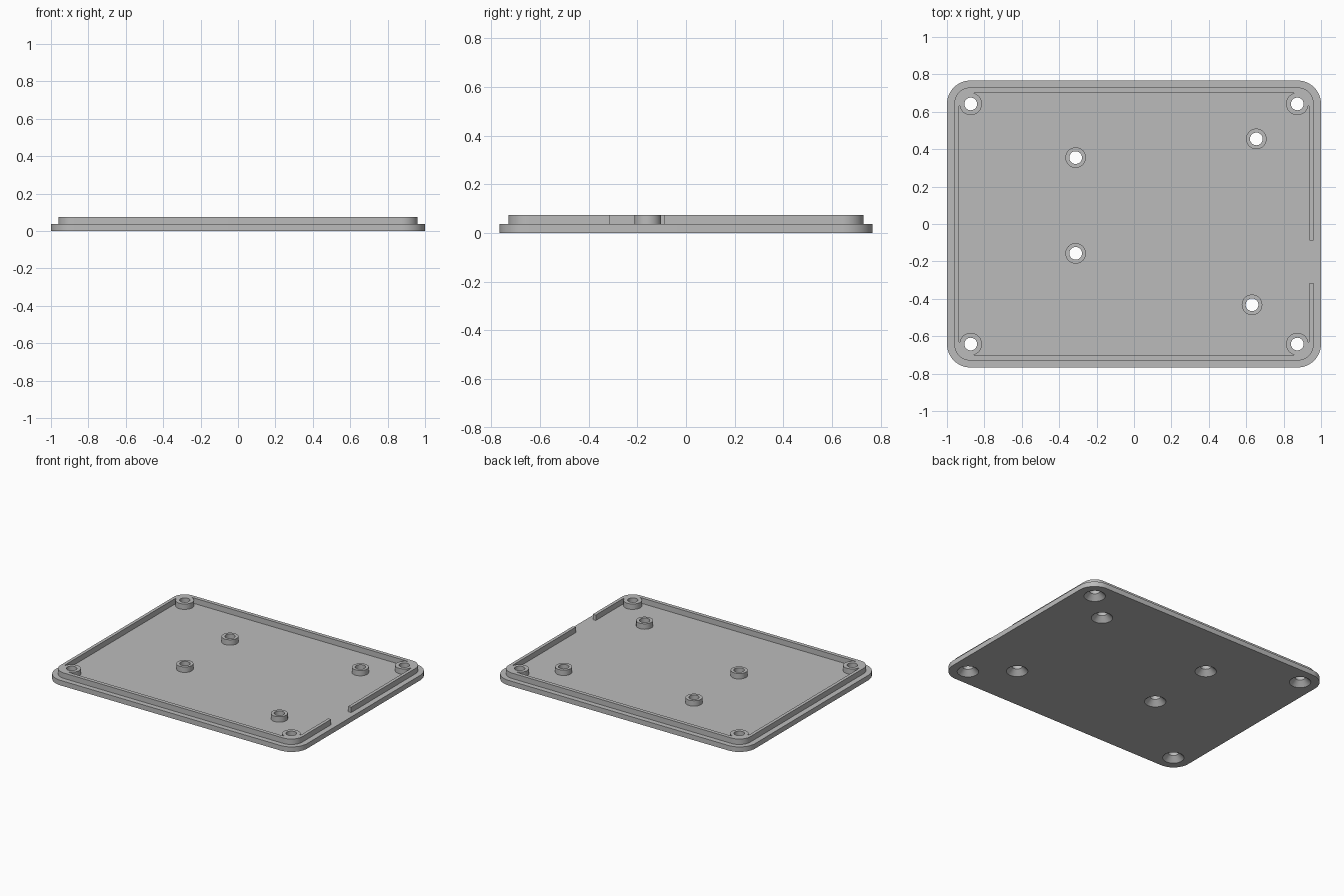
import bpy
import bmesh
from math import cos, sin, pi, radians

if "Cube" in bpy.data.objects:
    bpy.data.objects.remove(bpy.data.objects["Cube"], do_unlink=True)

FLOOR, TOP = 0.036, 0.075

grey = bpy.data.materials.new("light_grey_plastic")
grey.use_nodes = True
colour = (0.5, 0.5, 0.5, 1)
grey.diffuse_color = colour
grey.node_tree.nodes["Principled BSDF"].inputs["Base Color"].default_value = colour


def loft(name, rings):
    """Closed solid through matching rings of points."""
    bm = bmesh.new()
    loops = [[bm.verts.new(p) for p in ring] for ring in rings]
    n = len(loops[0])
    for a, b in zip(loops, loops[1:]):
        for i in range(n):
            j = (i + 1) % n
            bm.faces.new((a[i], a[j], b[j], b[i]))
    bm.faces.new(loops[0][::-1])
    bm.faces.new(loops[-1])
    mesh = bpy.data.meshes.new(name)
    bm.to_mesh(mesh)
    bm.free()
    mesh.materials.append(grey)
    ob = bpy.data.objects.new(name, mesh)
    bpy.context.collection.objects.link(ob)
    return ob


def slab(name, hx, hy, r, z0, z1, steps=12):
    """Rounded rectangle between two heights."""
    outline = []
    for k, (sx, sy) in enumerate([(1, 1), (-1, 1), (-1, -1), (1, -1)]):
        for i in range(steps + 1):
            a = (k + i / steps) * pi / 2
            outline.append((sx * (hx - r) + r * cos(a), sy * (hy - r) + r * sin(a)))
    return loft(name, [[(x, y, z) for x, y in outline] for z in (z0, z1)])


def turned(name, x, y, profile, sides=40):
    """Round solid from (radius, height) pairs."""
    return loft(name, [[(x + r * cos(2 * pi * i / sides), y + r * sin(2 * pi * i / sides), z)
                        for i in range(sides)] for r, z in profile])


def combine(body, tool, operation):
    tool.hide_render = True
    mod = body.modifiers.new(operation, 'BOOLEAN')
    mod.operation = operation
    mod.solver = 'EXACT'
    mod.object = tool
    bpy.context.view_layer.objects.active = body
    bpy.ops.object.modifier_apply(modifier=mod.name)
    bpy.data.objects.remove(tool, do_unlink=True)


# Base plate with a raised lip
lid = slab("enclosure_lid", 1.0, 0.767, 0.125, 0, FLOOR)
combine(lid, slab("lip", 0.961, 0.73, 0.087, 0.02, TOP), 'UNION')
combine(lid, slab("pocket", 0.938, 0.703, 0.1, FLOOR, 0.1), 'DIFFERENCE')

# Cable gap in the lip
gap = loft("cable_gap", [[(0.9, -0.315, z), (0.98, -0.315, z), (0.98, -0.088, z), (0.9, -0.088, z)]
                         for z in (FLOOR, 0.1)])
combine(lid, gap, 'DIFFERENCE')

# Corner bosses and board standoffs
corners = [(sx * 0.873, sy * 0.642, 0.06) for sx in (-1, 1) for sy in (-1, 1)]
standoffs = [(-0.312, 0.355, 0.055), (-0.312, -0.157, 0.055),
             (0.654, 0.455, 0.055), (0.631, -0.432, 0.055)]
for x, y, r in corners + standoffs:
    combine(lid, turned("boss", x, y, [(r, 0.02), (r, TOP)]), 'UNION')

# Countersunk screw holes from below
for x, y, r in corners + standoffs:
    screw = [(0.072, -0.002), (0.07, 0.0), (0.034, 0.036), (0.034, 0.1)]
    combine(lid, turned("screw_hole", x, y, screw), 'DIFFERENCE')

# Smooth round walls, keep edges sharp
bpy.ops.object.select_all(action='DESELECT')
lid.select_set(True)
bpy.context.view_layer.objects.active = lid
bpy.ops.object.shade_smooth_by_angle(angle=radians(30))
